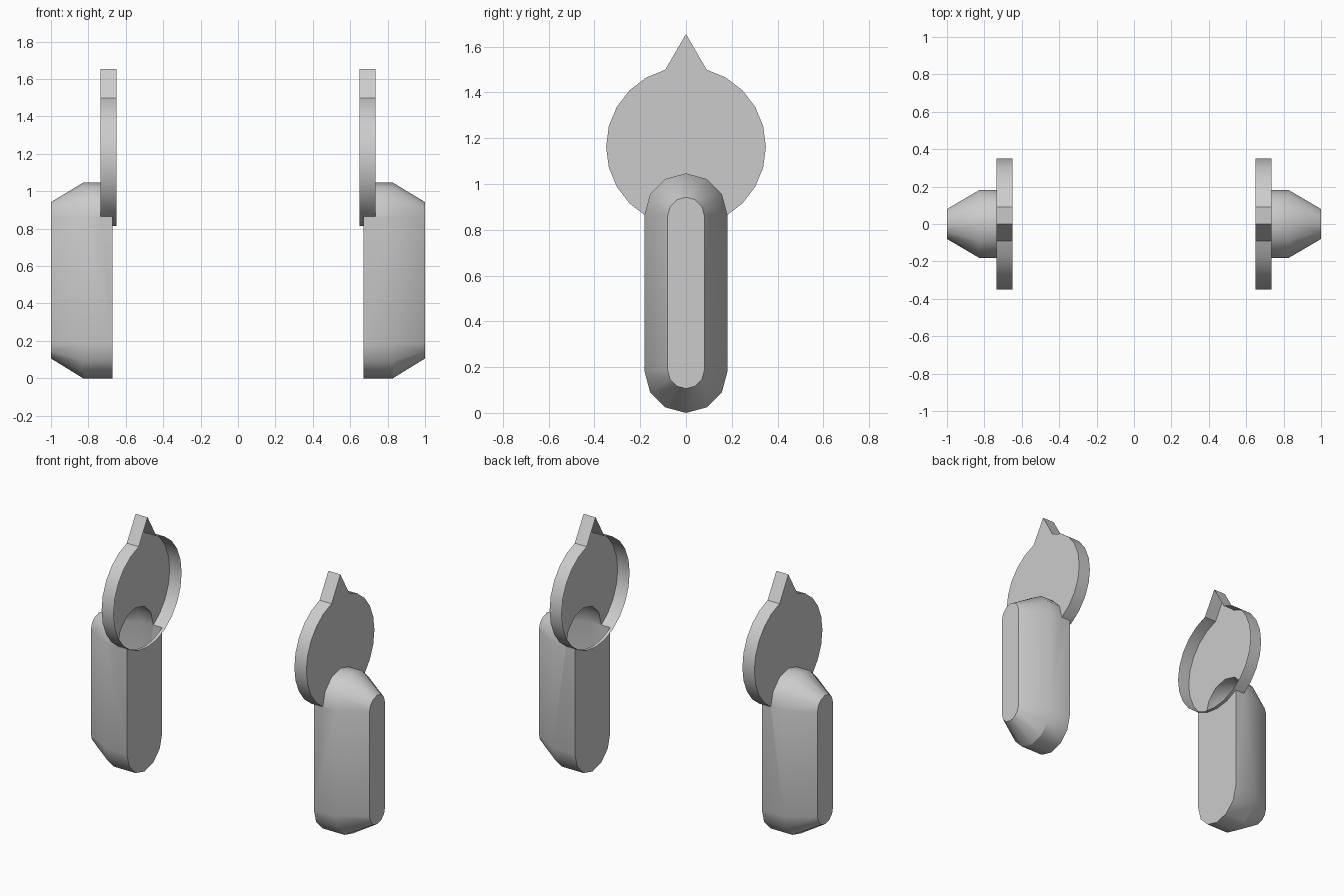
import bpy, bmesh
from math import sin, cos, radians

if "Cube" in bpy.data.objects:
    bpy.data.objects.remove(bpy.data.objects["Cube"])


def loft(name, rings):
    """Closed solid through (x, [(y, z), ...]) rings."""
    bm = bmesh.new()
    loops = [[bm.verts.new((x, y, z)) for y, z in pts] for x, pts in rings]
    n = len(loops[0])
    for a, b in zip(loops, loops[1:]):
        for i in range(n):
            j = (i + 1) % n
            bm.faces.new((a[i], a[j], b[j], b[i]))
    bm.faces.new(loops[0])
    bm.faces.new(loops[-1])
    bmesh.ops.recalc_face_normals(bm, faces=bm.faces)
    me = bpy.data.meshes.new(name)
    bm.to_mesh(me)
    bm.free()
    ob = bpy.data.objects.new(name, me)
    bpy.context.collection.objects.link(ob)
    return ob


def stadium(r, z0, z1):
    """Upright slot outline with 30 degree arc steps."""
    top = [(r * cos(radians(a)), z1 - r + r * sin(radians(a))) for a in range(0, 181, 30)]
    low = [(r * cos(radians(a)), z0 + r + r * sin(radians(a))) for a in range(180, 361, 30)]
    return top + low


# post: rounded slot shape, tapering to a narrow outer face
outer = stadium(0.181, 0.0, 1.046)
post = loft("post_with_dial", [(0.671, outer), (0.828, outer),
                               (1.0, stadium(0.08, 0.106, 0.942))])

# dial: 24-sided disc whose top corner is drawn up to a point
disc = [(0.349 * sin(radians(a)), 1.162 + 0.349 * cos(radians(a))) for a in range(0, 360, 15)]
disc[0] = (0.0, 1.655)
dial = loft("dial", [(0.649, disc), (0.735, disc)])

# join dial and post into one shell
join = post.modifiers.new("join", 'BOOLEAN')
join.operation = 'UNION'
join.solver = 'EXACT'
join.object = dial
bpy.context.view_layer.objects.active = post
post.select_set(True)
bpy.ops.object.modifier_apply(modifier=join.name)
bpy.data.objects.remove(dial)

# open the inner side of the dial
bm = bmesh.new()
bm.from_mesh(post.data)
open_faces = [f for f in bm.faces if all(v.co.x < 0.655 for v in f.verts)]
bmesh.ops.delete(bm, geom=open_faces, context='FACES')
bm.to_mesh(post.data)
bm.free()

# smooth arcs, crisp edges, mirrored to the other side
bpy.ops.object.shade_smooth_by_angle(angle=radians(30.3))
mirror = post.modifiers.new("mirror", 'MIRROR')
mirror.use_axis = (True, False, False)
